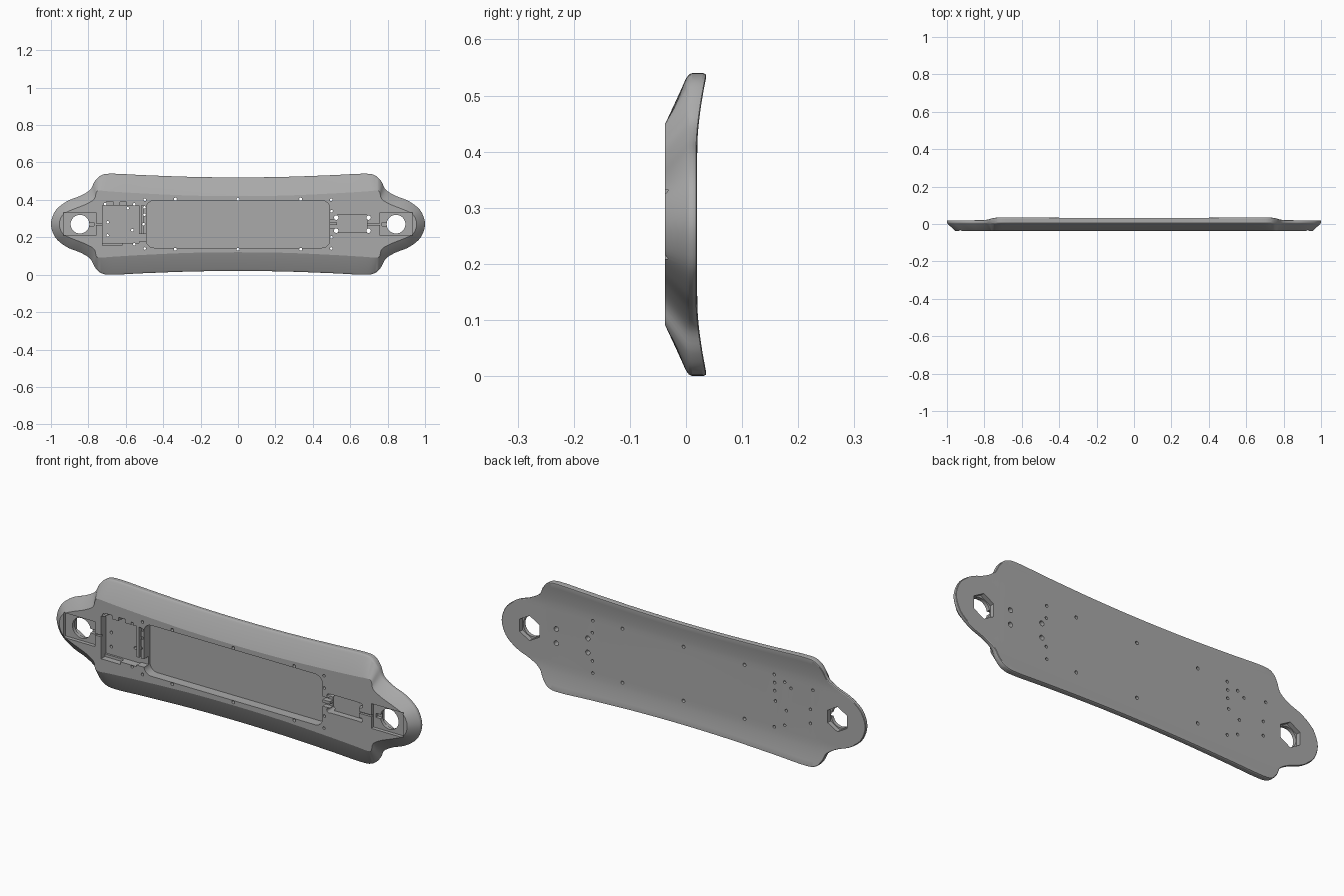
import bpy, bmesh
from math import radians, pi
from mathutils import Matrix, Vector

old = bpy.data.objects.get("Cube")
if old:
    bpy.data.objects.remove(old, do_unlink=True)

MID = 0.27       # height of the long axis
FRONT = -0.0375  # flat front plane

grey = bpy.data.materials.new("deck_grey")
grey.use_nodes = True
grey.diffuse_color = (0.4, 0.4, 0.4, 1)
grey.node_tree.nodes["Principled BSDF"].inputs["Base Color"].default_value = (0.4, 0.4, 0.4, 1)

# Quarter outline: rim x, rim half width, front face x, front face half width
OUTLINE = [Vector(p) for p in (
    (0, .25, 0, .150), (.25, .253, .25, .153), (.5, .262, .5, .164),
    (.67, .27, .67, .174), (.73, .262, .735, .179), (.765, .23, .757, .172),
    (.79, .185, .768, .135), (.84, .153, .81, .108), (.91, .125, .87, .084),
    (.965, .085, .92, .062), (.99, .045, .945, .038), (1, 0, .955, 0))]


def smooth_path(pts, steps):
    """Catmull-Rom spline, mirrored at both ends."""
    first = Vector((-pts[1][0], pts[1][1], -pts[1][2], pts[1][3]))
    last = Vector((pts[-2][0], -pts[-2][1], pts[-2][2], -pts[-2][3]))
    p = [first] + pts + [last]
    out = []
    for i in range(1, len(p) - 2):
        a, b, c, d = p[i - 1:i + 3]
        for s in range(steps):
            t = s / steps
            out.append(0.5 * (2 * b + (c - a) * t + (2 * a - 5 * b + 4 * c - d) * t ** 2
                              + (3 * b - a - 3 * c + d) * t ** 3))
    return out + [pts[-1]]


def back_y(w):
    return 0.02 + 0.0175 * (max(0, abs(w) - 0.14) / 0.13) ** 1.6


def section(col, side):
    """Closed cross-section of the deck at one station."""
    ox, ow, ix, iw = col

    def at(t, y):
        return [side * (ix + (ox - ix) * t), y, iw + (ow - iw) * t]
    half = [at(0, FRONT), at(.9, 0), at(.97, .005), at(1, .011),
            at(1, back_y(ow) - .007), at(.975, back_y(ow) - .002)]
    x, _, w = at(.92, 0)
    half += [[x, back_y(w * k), w * k] for k in (1, .92, .84, .76, .68, .6, .5)]
    low = [[px, py, -pz] for px, py, pz in reversed(half)]
    return [(px, py, pz + MID) for px, py, pz in half + low]


# Deck body, lofted from end to end
cols = smooth_path(OUTLINE, 5)
loops = [section(c, -1) for c in reversed(cols)] + [section(c, 1) for c in cols[1:]]
bm = bmesh.new()
rings = [[bm.verts.new(p) for p in loop] for loop in loops]
for r, s in zip(rings, rings[1:]):
    for i in range(len(r)):
        j = (i + 1) % len(r)
        bm.faces.new((r[i], r[j], s[j], s[i]))
bmesh.ops.remove_doubles(bm, verts=bm.verts, dist=1e-5)
bmesh.ops.dissolve_degenerate(bm, dist=1e-6, edges=bm.edges)
bmesh.ops.recalc_face_normals(bm, faces=bm.faces)


def make_object(name, bm):
    mesh = bpy.data.meshes.new(name)
    bm.to_mesh(mesh)
    bm.free()
    mesh.materials.append(grey)
    ob = bpy.data.objects.new(name, mesh)
    bpy.context.collection.objects.link(ob)
    return ob


deck = make_object("deck", bm)

# Cutters, gathered in one mesh
cut = bmesh.new()


def box(x0, x1, z0, z1, depth, corner=0):
    """Pocket cut into the front face."""
    y0, y1 = FRONT - 0.02, FRONT + depth
    m = Matrix.Translation(((x0 + x1) / 2, (y0 + y1) / 2, MID + (z0 + z1) / 2))
    m = m @ Matrix.Diagonal((x1 - x0, y1 - y0, z1 - z0, 1))
    verts = bmesh.ops.create_cube(cut, size=1, matrix=m)["verts"]
    if corner:
        edges = {e for v in verts for e in v.link_edges
                 if abs(e.verts[0].co.y - e.verts[1].co.y) > 0.01}
        bmesh.ops.bevel(cut, geom=list(edges), offset=corner, segments=6,
                        profile=0.5, affect='EDGES')


def hole(x, z, radius, sides=16, y0=-0.1, y1=0.1):
    m = Matrix.Translation((x, (y0 + y1) / 2, MID + z)) @ Matrix.Rotation(pi / 2, 4, 'X')
    bmesh.ops.create_cone(cut, cap_ends=True, segments=sides, radius1=radius,
                          radius2=radius, depth=y1 - y0, matrix=m)


# Battery pocket
box(-.49, .49, -.126, .126, .047, .04)

# Controller pocket with tabs and wire channels
box(-.725, -.53, -.1, .1, .04)
box(-.705, -.665, .09, .118, .03)
box(-.63, -.595, .09, .118, .03)
box(-.725, -.62, -.113, -.09, .03)
box(-.54, -.48, -.092, -.052, .036)
box(-.517, -.505, -.07, .1, .02)

# Connector pocket and its channels
box(.53, .69, -.045, .048, .03)
box(.48, .54, .01, .025, .025)
box(.48, .54, -.022, -.004, .025)

# End pockets with round holes, nut seats and cable slots
for s in (-1, 1):
    c = s * .845
    box(c - .087, c + .087, -.0615, .0615, .018)
    hole(c, 0, .05, 32)
    hole(c, 0, .062, 6, -.002, .1)
    a, b = sorted((s * .77, s * .82))
    box(a, b, -.01, .01, .035)
    a, b = sorted((s * .68, s * .77))
    box(a, b, -.004, .004, .012)

# Screw holes
for z in (-.134, .134):
    for x in (-.335, 0, .335):
        hole(x, z, .008)
    for x in (-.498, .498):
        hole(x, z * .97, .007)
for z in (-.035, .035):
    hole(.525, z, .012)
    hole(.698, z, .012)
    hole(.5, z * 2, .007)
for x, z in ((-.505, 0), (-.555, .107), (-.555, -.107), (-.59, .085), (-.71, .108),
             (-.697, .01), (-.697, -.06), (-.565, -.032), (-.5, .09), (-.5, .05)):
    hole(x, z, .007)

bmesh.ops.recalc_face_normals(cut, faces=cut.faces)
cutter = make_object("pocket_cutter", cut)
cutter.hide_render = True

# Carve the deck and finish the shading
mod = deck.modifiers.new("pockets", 'BOOLEAN')
mod.operation = 'DIFFERENCE'
mod.solver = 'EXACT'
mod.use_self = True
mod.object = cutter
bpy.ops.object.select_all(action='DESELECT')
bpy.context.view_layer.objects.active = deck
deck.select_set(True)
bpy.ops.object.modifier_apply(modifier=mod.name)
bpy.data.objects.remove(cutter, do_unlink=True)
bpy.ops.object.shade_smooth_by_angle(angle=radians(18))
